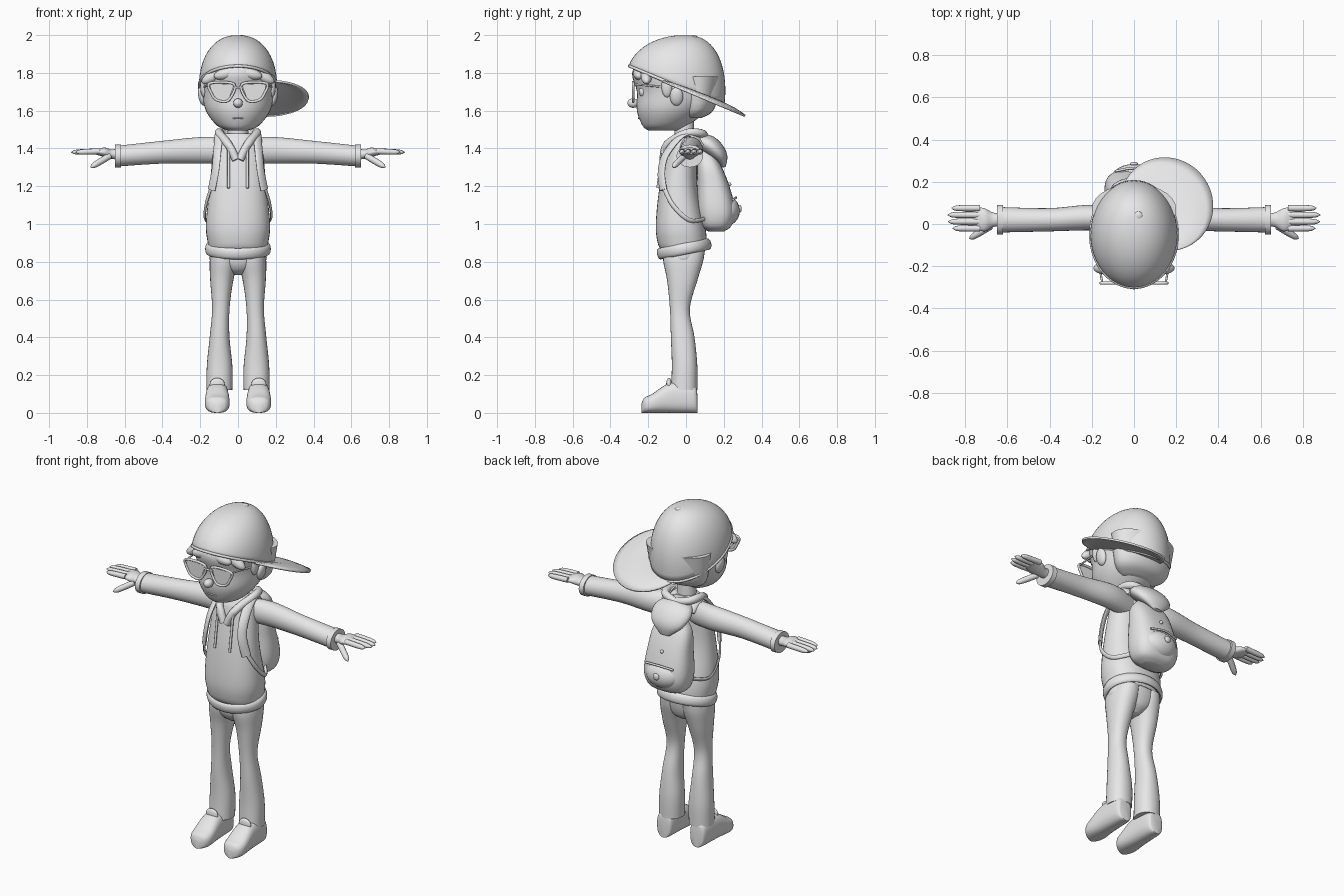
import bpy, bmesh
from math import sin, cos, pi, radians
from mathutils import Vector, Matrix

if "Cube" in bpy.data.objects:
    bpy.data.objects.remove(bpy.data.objects["Cube"], do_unlink=True)

clay = bpy.data.materials.new("light_grey")
clay.use_nodes = True
clay.diffuse_color = (.8, .8, .8, 1)
clay.node_tree.nodes["Principled BSDF"].inputs["Base Color"].default_value = clay.diffuse_color

X, Y, Z = Matrix.Identity(3)
SKEW = Vector((1, 2, 3))
SIDES = {"left": 1, "right": -1}


def finish(name, bm, thickness=0):
    """Turn a bmesh into a smooth object, optionally thickened."""
    bmesh.ops.recalc_face_normals(bm, faces=bm.faces)
    mesh = bpy.data.meshes.new(name)
    bm.to_mesh(mesh)
    bm.free()
    mesh.materials.append(clay)
    part = bpy.data.objects.new(name, mesh)
    bpy.context.collection.objects.link(part)
    bpy.ops.object.select_all(action="DESELECT")
    part.select_set(True)
    bpy.context.view_layer.objects.active = part
    bpy.ops.object.shade_smooth_by_angle(angle=radians(50))
    if thickness:
        part.modifiers.new("thickness", "SOLIDIFY").thickness = thickness


def bridge(bm, rings, wrap=True):
    """Join neighbouring rows of vertices with quads."""
    for low, high in zip(rings, rings[1:]):
        for k in range(0 if wrap else 1, len(low)):
            bm.faces.new((low[k - 1], low[k], high[k], high[k - 1]))


def smooth_path(rows, steps, closed):
    """Catmull-Rom interpolation through rows of numbers."""
    rows = [Vector(row) for row in rows]
    count = len(rows)
    ends = [rows[-1], rows[0], rows[1]] if closed else [rows[0], rows[-1], rows[-1]]
    rows = [ends[0], *rows, ends[1], ends[2]]
    path = []
    for a, b, c, d in zip(rows, rows[1:], rows[2:], rows[3:]):
        for j in range(steps):
            t = j / steps
            path.append(b + (c - a) * t / 2 + (a * 2 - b * 5 + c * 4 - d) * t * t / 2
                        + (b * 3 - a - c * 3 + d) * t ** 3 / 2)
    return path[:count * steps] if closed else path[:(count - 1) * steps + 1]


def sweep(name, rows, out=Y, axis=None, centre=None, power=2, sides=28, steps=5, closed=False, mirror=1):
    """Skin oval rings along rows of (x, y, z, half width, half depth)."""
    path = smooth_path(rows, steps, closed)
    last = len(path) - 1
    bm = bmesh.new()
    rings = []
    for i, row in enumerate(path):
        spot = Vector(row[:3])
        after = path[(i + 1) % len(path)] if closed else path[min(i + 1, last)]
        before = path[i - 1] if closed else path[max(i - 1, 0)]
        along = axis or Vector((after - before)[:3]).normalized()
        across = along.cross(spot - centre if centre else out).normalized()
        up = across.cross(along)
        ring = []
        for k in range(sides):
            angle = 2 * pi * k / sides
            u, v = (abs(q) ** (2 / power) * (1 if q > 0 else -1) for q in (cos(angle), sin(angle)))
            point = spot + across * u * max(row[3], .001) + up * v * max(row[4], .001)
            ring.append(bm.verts.new((point.x * mirror, point.y, point.z)))
        rings.append(ring)
    if closed:
        rings.append(rings[0])
    else:
        bm.faces.new(rings[0])
        bm.faces.new(rings[-1])
    bridge(bm, rings)
    finish(name, bm)


def tube(name, points, width, thick=None, out=SKEW, **options):
    sweep(name, [(*p, width, thick or width) for p in points], out=out, sides=12, **options)


def body(name, rows, **options):
    """Upright form from rows of (z, front, back, outer x, inner x if not symmetrical)."""
    full = [(z, front, back, outer, *(inner or [-outer])) for z, front, back, outer, *inner in rows]
    sweep(name, [((outer + inner) / 2, (front + back) / 2, z, (outer - inner) / 2, (back - front) / 2)
                 for z, front, back, outer, inner in full], axis=Z, **options)


def ball(name, place, size, turn=0):
    bm = bmesh.new()
    shape = Matrix.LocRotScale(Vector(place), Matrix.Rotation(turn, 3, "Y"), Vector(size))
    bmesh.ops.create_uvsphere(bm, u_segments=24, v_segments=14, radius=1, matrix=shape)
    finish(name, bm)


def digit(name, root, tip, radius, mirror):
    """Tapered finger with a rounded end."""
    root, tip = Vector(root), Vector(tip)
    sweep(name, [(*root.lerp(tip, t), radius * r, radius * r) for t, r in ((0, 1), (.5, 1), (.85, .8), (1, .1))],
          out=SKEW, sides=12, mirror=mirror)


def oval(half_x, half_y, middle_y, count=24):
    turns = [2 * pi * k / count for k in range(count)]
    return [(half_x * cos(a), middle_y + half_y * sin(a)) for a in turns]


# Head, neck, face and hair
body("head", [(1.495, -.2, -.03, .05), (1.52, -.23, .01, .11), (1.6, -.26, .11, .17), (1.7, -.26, .17, .19),
              (1.82, -.28, .17, .19), (1.93, -.14, .09, .09)], sides=40)
body("neck", [(1.4, -.06, .05, .06), (1.56, -.06, .04, .05)])
body("back_hair", [(1.56, -.02, .08, .1), (1.61, -.03, .15, .17), (1.78, -.05, .19, .2)])
ball("nose", (0, -.28, 1.64), (.025, .03, .025))
ball("mouth", (0, -.245, 1.56), (.03, .01, .005))
for i, x in enumerate((-.13, -.06, .06, .13)):
    ball(f"fringe_{i}", (x, 3 * x * x - .26, 1.8 - x * x), (.07, .03, .03), 4 * x)

rim = [(.02, 1.74), (.15, 1.745), (.14, 1.69), (.11, 1.655), (.05, 1.655)]
for side, s in SIDES.items():
    ball(f"{side}_ear", (.19 * s, -.05, 1.675), (.02, .035, .05), .2 * s)
    ball(f"{side}_sideburn", (.18 * s, -.1, 1.73), (.02, .03, .06))
    ball(f"{side}_eye", (.075 * s, -.22, 1.7), (.03, .03, .03))
    # Glasses
    tube(f"{side}_glasses_rim", [(x, -.28, z) for x, z in rim], .007, closed=True, mirror=s)
    tube(f"{side}_glasses_arm", [(.15, -.28, 1.74), (.19, -.06, 1.72)], .005, mirror=s)
    bm = bmesh.new()
    bm.faces.new([bm.verts.new((x * s, -.28, z)) for x, z in rim])
    finish(f"{side}_lens", bm)
tube("glasses_bridge", [(-.03, -.28, 1.72), (.03, -.28, 1.72)], .006)


# Cap: a dome over a tilted rim, with the brim continuing the same tilt
def cap_height(y):
    return 1.71 - .42 * y


bm = bmesh.new()
rings = []
for j in range(15):
    spread, rise = cos(pi / 2 * j / 15) ** .88, sin(pi / 2 * j / 15)
    rings.append([bm.verts.new((x * spread, y * spread - .05 * (1 - rise),
                                (cap_height(y - .05)) * (1 - rise) + 2 * rise))
                  for x, y in oval(.207, .253, 0, count=48)])
bridge(bm, rings)
bm.faces.new(rings[-1])
finish("cap_dome", bm, thickness=.01)
ball("cap_button", (.02, .04, 1.99), (.02, .02, .01))
tube("cap_band", [(x, y, cap_height(y)) for x, y in oval(.205, .25, -.05)], .008, closed=True)

bm = bmesh.new()
rows = []
for i in range(33):
    u = i / 16 - 1
    bulge, angle = 1 - u * u, radians(42 + 64 * u)
    row = []
    for j in range(7):
        reach = .19 + (.02 + .215 * bulge) * j / 6
        x, y = reach * cos(angle), reach * sin(angle) - .045
        row.append(bm.verts.new((x, y, cap_height(y) + .02 * bulge * sin(pi * j / 6))))
    rows.append(row)
bridge(bm, rows, wrap=False)
finish("cap_brim", bm, thickness=.012)

# Hooded sweatshirt
body("sweatshirt", [(.86, -.13, .1, .15), (.9, -.15, .11, .16), (1, -.16, .1, .17), (1.2, -.14, .06, .15),
                    (1.4, -.1, .06, .13), (1.45, -.08, .06, .11), (1.48, -.06, .05, .07)], power=2.3, sides=36)
tube("waistband", [(x, y, .87 + .2 * y) for x, y in oval(.16, .13, -.01)], .03, .014,
     centre=Vector((0, 0, .87)), closed=True)
sweep("hood", [(0, .04, 1.45, .07, .03), (0, .12, 1.42, .12, .05), (0, .18, 1.36, .1, .04),
               (0, .2, 1.3, .03, .01)], out=Z)

for side, s in SIDES.items():
    tube(f"{side}_hood_edge", [(.01, -.12, 1.34), (.05, -.1, 1.42), (.1, 0, 1.48), (.08, .08, 1.48), (0, .1, 1.46)],
         .022, mirror=s)
    tube(f"{side}_drawstring", [(.05, -.12, 1.4), (.05, -.15, 1.19)], .007, mirror=s)
    limb = dict(axis=X, out=Z, mirror=s)
    sweep(f"{side}_sleeve", [(.05, .01, 1.39, .05, .07), (.2, .03, 1.39, .06, .07), (.4, .02, 1.38, .055, .06),
                             (.63, .02, 1.36, .06, .055)], **limb)
    sweep(f"{side}_cuff", [(.62, .02, 1.36, .07, .06), (.65, .02, 1.36, .07, .06)], **limb)
    # Hand
    sweep(f"{side}_palm", [(.63, .02, 1.37, .03, .03), (.67, .02, 1.37, .035, .025), (.71, .02, 1.38, .055, .025),
                           (.76, .03, 1.38, .05, .01)], **limb)
    for f in range(4):
        y = .075 - .032 * f
        digit(f"{side}_finger_{f}", (.73, y, 1.385), (.885 - .01 * (f - 1.4) ** 2, y, 1.38), .015, s)
    digit(f"{side}_thumb", (.68, -.01, 1.36), (.78, -.07, 1.3), .017, s)
    # Trousers and shoe
    body(f"{side}_trouser_leg", [(.86, -.12, .1, .14, 0), (.8, -.12, .09, .15, 0), (.7, -.1, .06, .147, .025),
                                 (.55, -.085, .02, .137, .045), (.4, -.08, .045, .15, .045),
                                 (.25, -.075, .06, .165, .03), (.12, -.08, .06, .167, .03)], power=2.2, mirror=s)
    shoe = [(.06, .1, .03), (.04, .15, .05), (-.08, .16, .06), (-.18, .1, .065), (-.22, .08, .05), (-.235, .05, .02)]
    sweep(f"{side}_shoe", [(.11, y, height / 2, width, height / 2) for y, height, width in shoe],
          axis=-Y, out=Z, power=2.6, mirror=s)
    ball(f"{side}_shoe_tongue", (.11 * s, -.09, .15), (.04, .015, .035))
    # Backpack straps: a wide padded part, then thin webbing
    tube(f"{side}_shoulder_strap", [(.09, .09, 1.42), (.1, 0, 1.48), (.11, -.1, 1.38), (.12, -.13, 1.28),
                                    (.14, -.12, 1.18)], .026, .011, centre=Vector((0, 0, 1.25)), mirror=s)
    tube(f"{side}_strap_webbing", [(.14, -.12, 1.2), (.17, -.07, 1.1), (.17, .02, 1.02), (.1, .11, 1.03)],
         .012, .006, centre=Vector((0, 0, 1.1)), mirror=s)
body("trouser_seat", [(.73, -.06, .03, .03), (.76, -.1, .07, .09), (.81, -.12, .09, .15), (.88, -.11, .1, .14)])

# Backpack
body("backpack", [(.96, .12, .2, .07), (.99, .08, .24, .12), (1.07, .06, .26, .14), (1.2, .06, .23, .13),
                  (1.32, .06, .18, .11), (1.4, .08, .12, .04)], power=2.7, sides=36)
ball("backpack_pocket", (0, .21, 1.07), (.11, .075, .08))
ball("pocket_toggle", (0, .285, 1.08), (.02, .01, .02))
ball("backpack_stud", (0, .23, 1.21), (.01, .01, .01))
tube("pocket_zip", [(-.09, .25, 1.13), (0, .265, 1.14), (.09, .25, 1.13)], .006)
tube("backpack_handle", [(-.03, .09, 1.4), (0, .1, 1.44), (.03, .09, 1.4)], .008)
